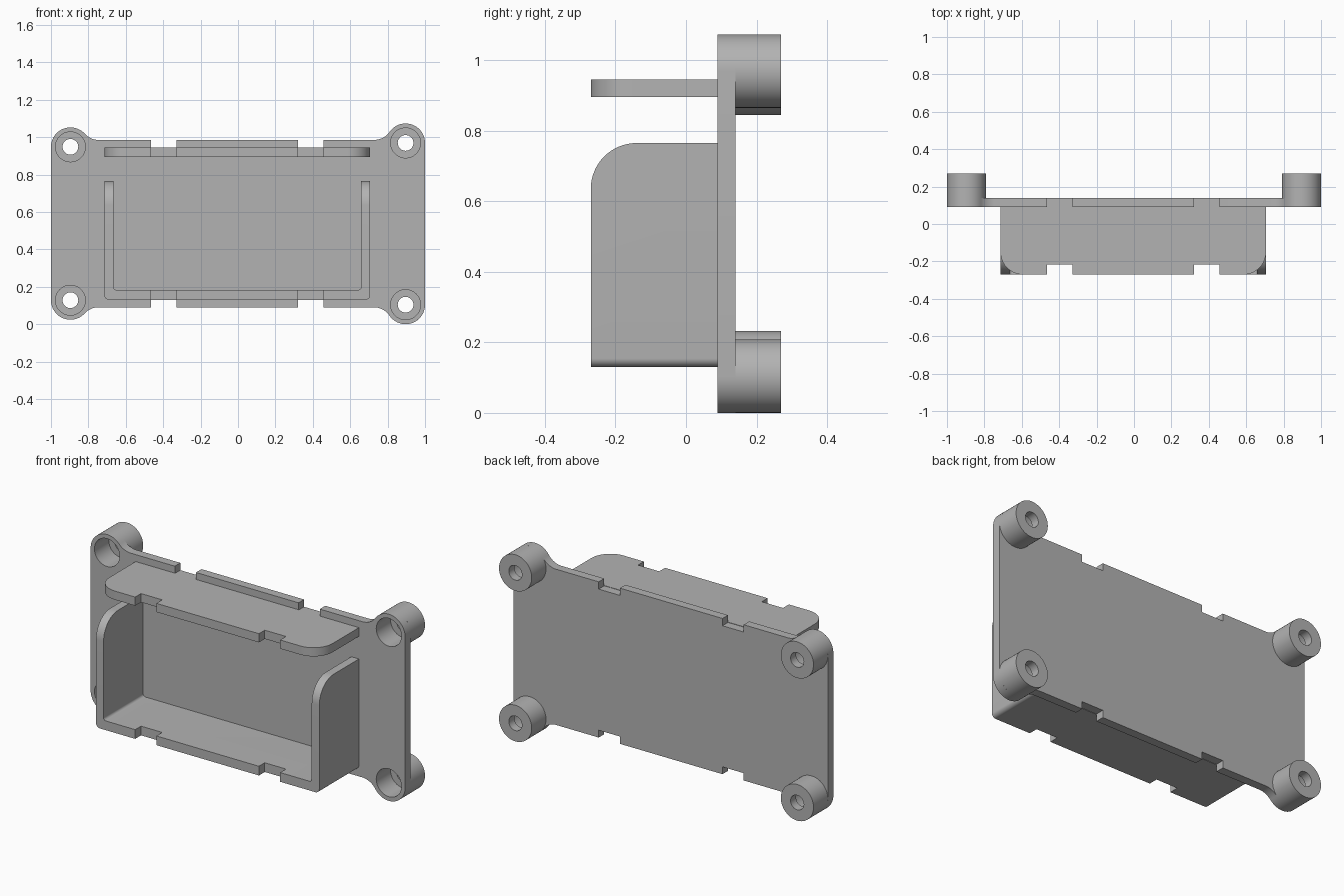
import bpy
import bmesh
from math import sin, cos, pi, atan2, sqrt, tan
from mathutils import Vector

if "Cube" in bpy.data.objects:
    bpy.data.objects.remove(bpy.data.objects["Cube"], do_unlink=True)

grey = bpy.data.materials.new("plain_grey")
grey.use_nodes = True
colour = (0.45, 0.45, 0.45, 1)
grey.diffuse_color = colour
grey.node_tree.nodes["Principled BSDF"].inputs["Base Color"].default_value = colour

# Shared dimensions
FRONT, BACK, BOSS_BACK, TRAY_FRONT = 0.09, 0.14, 0.27, -0.27
LEFT, RIGHT, WALL = -0.714, 0.706, 0.048
LOW, HIGH = 0.09, 0.985
BOSS_R, BORE_R, HOLE_R, FILLET = 0.104, 0.08, 0.042, 0.1
BOSSES = {"upper_right": (-0.896, 0.948), "upper_left": (0.896, 0.969),
          "lower_left": (0.896, 0.104), "lower_right": (-0.896, 0.128)}
NOTCHES = ((-0.465, -0.33), (0.322, 0.457))


def arc(cx, cy, r, a0, a1, n=12):
    return [(cx + r * cos(a0 + (a1 - a0) * i / n), cy + r * sin(a0 + (a1 - a0) * i / n))
            for i in range(n + 1)]


def circle(cx, cy, r, n=48):
    return arc(cx, cy, r, 0, 2 * pi, n)[:-1]


def rounded(points, n=10):
    """Outline from (x, y, radius) corners."""
    out = []
    for i, (x, y, r) in enumerate(points):
        p = Vector((x, y))
        if r == 0:
            out.append((x, y))
            continue
        a = (Vector(points[i - 1][:2]) - p).normalized()
        b = (Vector(points[(i + 1) % len(points)][:2]) - p).normalized()
        half = a.angle(b) / 2
        c = p + (a + b).normalized() * (r / sin(half))
        s = p + a * (r / tan(half)) - c
        e = p + b * (r / tan(half)) - c
        a0, a1 = atan2(s.y, s.x), atan2(e.y, e.x)
        a1 = a0 + (a1 - a0 + pi) % (2 * pi) - pi
        out += arc(c.x, c.y, r, a0, a1, n)
    return out


def finish(name, bm):
    bmesh.ops.recalc_face_normals(bm, faces=bm.faces)
    mesh = bpy.data.meshes.new(name)
    bm.to_mesh(mesh)
    bm.free()
    mesh.materials.append(grey)
    obj = bpy.data.objects.new(name, mesh)
    bpy.context.collection.objects.link(obj)
    return obj


def prism(name, loops, axis, t0, t1):
    """Extrude an outline, with optional holes, along one axis."""
    bm = bmesh.new()
    rings = []
    for t in (t0, t1):
        edges, level = [], []
        for loop in loops:
            verts = []
            for p in loop:
                co = list(p)
                co.insert(axis, t)
                verts.append(bm.verts.new(co))
            edges += [bm.edges.new((verts[i - 1], verts[i])) for i in range(len(verts))]
            level.append(verts)
        bmesh.ops.triangle_fill(bm, edges=edges, use_beauty=True)
        rings.append(level)
    for a, b in zip(*rings):
        for i in range(len(a)):
            bm.faces.new((a[i - 1], a[i], b[i], b[i - 1]))
    return finish(name, bm)


def lathe(name, cx, cz, profile, n=48):
    """Revolve an open (radius, y) profile about the y direction."""
    bm = bmesh.new()
    rings = [[bm.verts.new((x, y, z)) for x, z in circle(cx, cz, r, n)] for r, y in profile]
    for a, b in zip(rings, rings[1:]):
        for i in range(n):
            bm.faces.new((a[i - 1], a[i], b[i], b[i - 1]))
    return finish(name, bm)


def cut(obj, cutter):
    mod = obj.modifiers.new("cut", "BOOLEAN")
    mod.operation, mod.solver, mod.object = "DIFFERENCE", "EXACT", cutter
    graph = bpy.context.evaluated_depsgraph_get()
    mesh = bpy.data.meshes.new_from_object(obj.evaluated_get(graph))
    obj.modifiers.clear()
    obj.data = mesh
    bpy.data.objects.remove(cutter, do_unlink=True)


def notched(edge, inner):
    """Left-to-right points of an edge with two notches."""
    return [p for a, b in NOTCHES for p in ((a, edge), (a, inner), (b, inner), (b, edge))]


def ear(cx, cz):
    """Outline from the plate's side, round a boss, to its long edge."""
    sx, sz = (1 if cx > 0 else -1), (1 if cz > 0.5 else -1)
    dz = abs((HIGH if sz > 0 else LOW) + sz * FILLET - cz)
    dx = sqrt((BOSS_R + FILLET) ** 2 - dz ** 2)
    a = atan2(dz, -dx)
    pts = arc(0, 0, BOSS_R, 0, a, 24) + arc(-dx, dz, FILLET, a - pi, -pi / 2)[1:]
    return [(cx + sx * x, cz + sz * y) for x, y in pts]


# Back plate with rounded ears, edge notches and bored corners
outline = (ear(*BOSSES["upper_right"]) + notched(HIGH, 0.943)
           + ear(*BOSSES["upper_left"])[::-1] + ear(*BOSSES["lower_left"])
           + notched(LOW, 0.132)[::-1] + ear(*BOSSES["lower_right"])[::-1])
bores = [circle(x, z, BORE_R) for x, z in BOSSES.values()]
parts = [prism("back_plate", [outline] + bores, 1, FRONT, BACK)]

# Corner bosses with a counterbore and a through hole
FLOOR = BOSS_BACK - 0.05
for place, (x, z) in BOSSES.items():
    parts.append(lathe(place + "_boss", x, z, [
        (BOSS_R, BACK), (BOSS_R, BOSS_BACK), (HOLE_R, BOSS_BACK),
        (HOLE_R, FLOOR), (BORE_R, FLOOR), (BORE_R, BACK)]))

# Top shelf with rounded front corners and notches
shelf = rounded([(LEFT, FRONT, 0), (LEFT, TRAY_FRONT, 0.12)]
                + [(x, y, 0) for x, y in notched(TRAY_FRONT, -0.217)]
                + [(RIGHT, TRAY_FRONT, 0.12), (RIGHT, FRONT, 0)])
parts.append(prism("top_shelf", [shelf], 2, 0.895, 0.945))

# U-shaped tray: floor and two side walls
BASE, TOP = 0.13, 0.765
tray = prism("tray", [rounded([
    (LEFT, TOP, 0), (LEFT, BASE, 0.025), (RIGHT, BASE, 0.025), (RIGHT, TOP, 0),
    (RIGHT - WALL, TOP, 0), (RIGHT - WALL, BASE + 0.053, 0.015),
    (LEFT + WALL, BASE + 0.053, 0.015), (LEFT + WALL, TOP, 0)])], 1, TRAY_FRONT, FRONT)

# Round the walls' upper front corners and notch the tray floor
R = 0.13
corner = arc(TRAY_FRONT + R, TOP - R, R, pi, pi / 2, 16)
cut(tray, prism("corner_cutter", [corner + [
    (TRAY_FRONT + R, TOP + 0.1), (TRAY_FRONT - 0.1, TOP + 0.1),
    (TRAY_FRONT - 0.1, TOP - R)]], 0, -1, 1))
for a, b in NOTCHES:
    box = [(a, -0.4), (b, -0.4), (b, -0.217), (a, -0.217)]
    cut(tray, prism("notch_cutter", [box], 2, 0, 0.3))
parts.append(tray)

# Smooth the curved walls, keep the edges crisp
for obj in bpy.context.selected_objects:
    obj.select_set(False)
for obj in parts:
    obj.select_set(True)
bpy.context.view_layer.objects.active = parts[0]
bpy.ops.object.shade_smooth_by_angle(angle=pi / 6)
